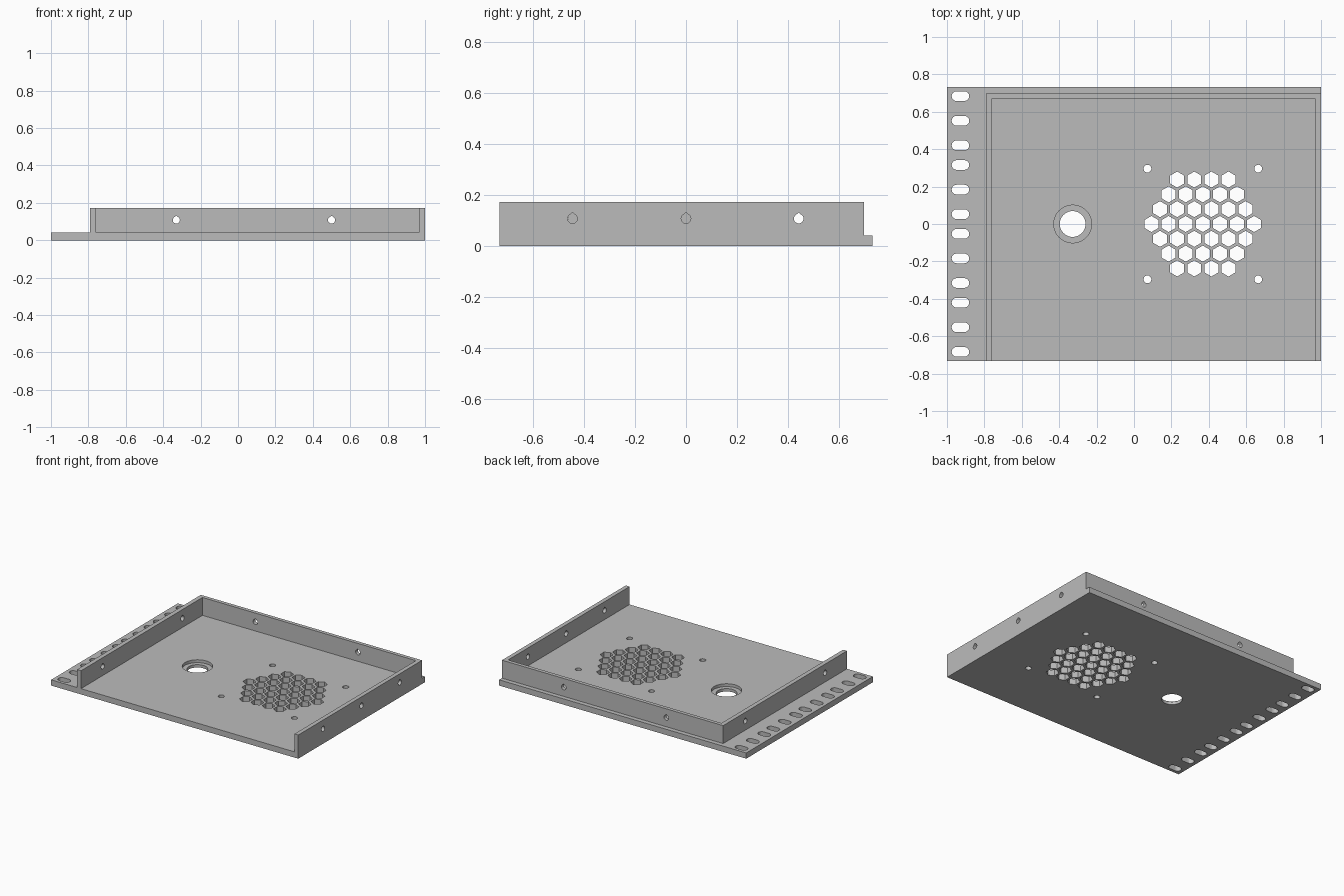
import bpy, bmesh
from math import pi, cos, sin
from mathutils import Matrix, Vector

if "Cube" in bpy.data.objects:
    bpy.data.objects.remove(bpy.data.objects["Cube"])

DEPTH = 0.732      # half depth of the plate
FLOOR = 0.042      # plate thickness
TOP = 0.173        # wall height
BACK = 0.699       # outer face of the back wall

grey = bpy.data.materials.new("plain grey")
grey.use_nodes = True
colour = (0.5, 0.5, 0.5, 1)
grey.diffuse_color = colour
grey.node_tree.nodes["Principled BSDF"].inputs["Base Color"].default_value = colour


def prism(bm, outline, low, high, matrix=Matrix()):
    """Extrude a flat outline from low to high along its own z."""
    base = bm.faces.new([bm.verts.new(matrix @ Vector((x, y, low))) for x, y in outline])
    ext = bmesh.ops.extrude_face_region(bm, geom=[base])
    rise = matrix.to_3x3() @ Vector((0, 0, high - low))
    moved = [v for v in ext["geom"] if isinstance(v, bmesh.types.BMVert)]
    bmesh.ops.translate(bm, verts=moved, vec=rise)


def ring(n, r, cx=0, cy=0, turn=0.0):
    return [(cx + r * cos(turn + 2 * pi * i / n), cy + r * sin(turn + 2 * pi * i / n)) for i in range(n)]


def slot(cx, cy, half, r):
    pts = []
    for side, start in ((1, -pi / 2), (-1, pi / 2)):
        pts += [(cx + side * half + r * cos(start + pi * i / 8),
                 cy + r * sin(start + pi * i / 8)) for i in range(9)]
    return pts


def finish(bm, name):
    bmesh.ops.recalc_face_normals(bm, faces=bm.faces)
    mesh = bpy.data.meshes.new(name)
    bm.to_mesh(mesh)
    bm.free()
    mesh.materials.append(grey)
    obj = bpy.data.objects.new(name, mesh)
    bpy.context.collection.objects.link(obj)
    return obj


def cut(obj, bm):
    cutter = finish(bm, obj.name + "_cutter")
    cutter.hide_render = True
    mod = obj.modifiers.new("holes", "BOOLEAN")
    mod.operation, mod.solver, mod.object = "DIFFERENCE", "EXACT", cutter
    bpy.context.view_layer.objects.active = obj
    bpy.ops.object.modifier_apply(modifier=mod.name)
    bpy.data.objects.remove(cutter)


# Base plate
bm = bmesh.new()
prism(bm, [(-1, -DEPTH), (1, -DEPTH), (1, DEPTH), (-1, DEPTH)], 0, FLOOR)
plate = finish(bm, "base_plate")

bm = bmesh.new()
# Mounting slots along the ear, three per rack unit
for unit in range(4):
    for step in (-1, 0, 1):
        prism(bm, slot(-0.928, (unit - 1.5) * 0.368 + step * 0.1315, 0.021, 0.026), -0.1, 0.1)
# Honeycomb fan grille
for row in range(-3, 4):
    count = 7 - abs(row)
    for i in range(count):
        x = 0.368 + (i - (count - 1) / 2) * 0.0915
        prism(bm, ring(6, 0.043, x, row * 0.0792, pi / 6), -0.1, 0.1)
# Fan screw holes
for sx in (-1, 1):
    for sy in (-1, 1):
        prism(bm, ring(16, 0.021, 0.368 + sx * 0.296, sy * 0.296), -0.1, 0.1)
# Cable hole
prism(bm, ring(40, 0.069, -0.328, 0), -0.1, 0.1)
cut(plate, bm)

# Counterbore around the cable hole
bm = bmesh.new()
prism(bm, ring(40, 0.101, -0.328, 0), 0.021, 0.1)
cut(plate, bm)

# Walls on three sides, open at the front
bm = bmesh.new()
prism(bm, [(-0.79, -DEPTH), (-0.758, -DEPTH), (-0.758, 0.672), (0.969, 0.672),
           (0.969, -DEPTH), (1, -DEPTH), (1, BACK), (-0.79, BACK)], FLOOR, TOP)
walls = finish(bm, "tray_walls")

# Teardrop screw holes through the walls
drop = ring(16, 0.019, 0, 0)
drop[4] = (0, 0.024)
through_x = Matrix(((0, 0, 1, 0), (1, 0, 0, 0), (0, 1, 0, 0.108), (0, 0, 0, 1)))
through_y = Matrix(((1, 0, 0, 0), (0, 0, 1, 0), (0, 1, 0, 0.108), (0, 0, 0, 1)))
bm = bmesh.new()
for y in (-0.445, 0, 0.442):
    prism(bm, drop, 0.9, 1.1, Matrix.Translation((0, y, 0)) @ through_x)
for y in (-0.48, 0.442):
    prism(bm, drop, -0.9, -0.7, Matrix.Translation((0, y, 0)) @ through_x)
for x in (-0.33, 0.5):
    prism(bm, drop, 0.6, 0.8, Matrix.Translation((x, 0, 0)) @ through_y)
cut(walls, bm)
